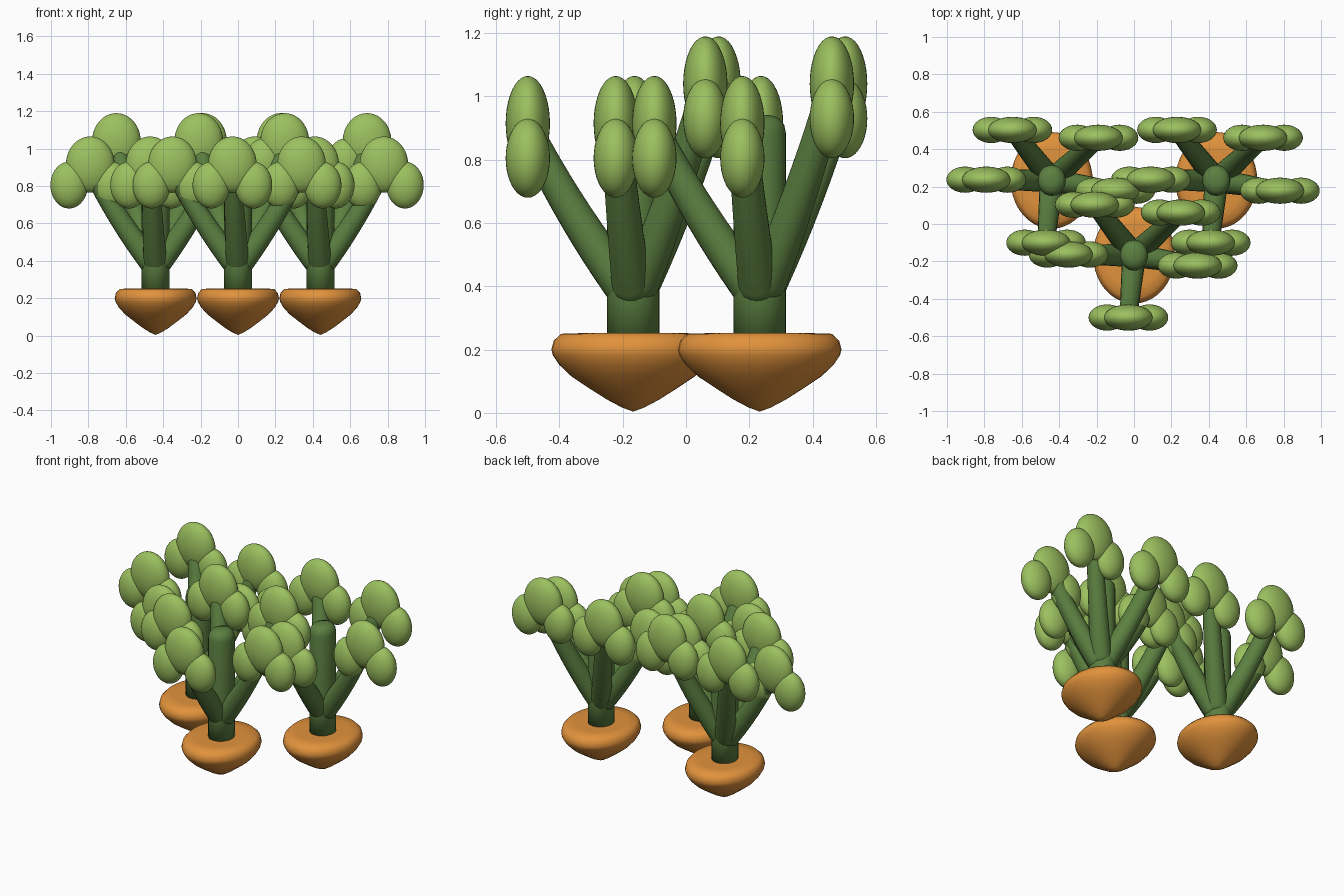
import bpy, bmesh, math
from mathutils import Vector, Matrix

cube = bpy.data.objects.get("Cube")
if cube:
    bpy.data.objects.remove(cube)


def material(name, rgb):
    m = bpy.data.materials.new(name)
    m.use_nodes = True
    m.diffuse_color = (*rgb, 1)
    m.node_tree.nodes["Principled BSDF"].inputs["Base Color"].default_value = (*rgb, 1)
    return m


ORANGE = material("orange root", (0.76, 0.29, 0.045))
STEM = material("dark green stem", (0.105, 0.215, 0.052))
LEAF = material("light green leaf", (0.33, 0.53, 0.115))


def finish(name, bm, mat, place):
    """Turn a bmesh into a smooth shaded object standing at place."""
    bmesh.ops.recalc_face_normals(bm, faces=bm.faces)
    for f in bm.faces:
        f.smooth = True
    mesh = bpy.data.meshes.new(name)
    bm.to_mesh(mesh)
    bm.free()
    mesh.materials.append(mat)
    ob = bpy.data.objects.new(name, mesh)
    ob.location = place
    bpy.context.collection.objects.link(ob)
    return ob


def lathe(name, profile, mat, place, stretch=1.0, sides=40):
    """Spin a (radius, height) profile about z, stretched along y."""
    bm = bmesh.new()
    verts = [bm.verts.new((r, 0, z)) for r, z in profile]
    edges = [bm.edges.new(pair) for pair in zip(verts, verts[1:])]
    bmesh.ops.spin(bm, geom=verts + edges, cent=(0, 0, 0), axis=(0, 0, 1),
                   angle=math.tau, steps=sides)
    bmesh.ops.remove_doubles(bm, verts=bm.verts, dist=0.0005)
    bmesh.ops.scale(bm, vec=(1, stretch, 1), verts=bm.verts)
    return finish(name, bm, mat, place)


def branch(name, end, place):
    """Tapered, slightly bowed tube from the stem to a leaf cluster."""
    start = Vector((0, 0, 0.36))
    end = Vector(end)
    bow = Vector((end.x * 0.58, end.y * 0.58, start.z + (end.z - start.z) * 0.47))
    bm = bmesh.new()
    rings = []
    steps, sides = 10, 20
    for i in range(steps + 1):
        t = i / steps
        p = start * (1 - t) ** 2 + bow * 2 * t * (1 - t) + end * t * t
        d = (bow - start) * (1 - t) + (end - bow) * t
        turn = d.to_track_quat('Z', 'Y')
        r = 0.064 - 0.018 * t
        rings.append([bm.verts.new(p + turn @ Vector((r * math.cos(a), r * math.sin(a), 0)))
                      for a in (math.tau * k / sides for k in range(sides))])
    for low, high in zip(rings, rings[1:]):
        for k in range(sides):
            n = (k + 1) % sides
            bm.faces.new((low[k], low[n], high[n], high[k]))
    bm.faces.new(rings[0])
    bm.faces.new(rings[-1])
    finish(name, bm, STEM, place)


def leaf(name, centre, radii, place):
    bm = bmesh.new()
    bmesh.ops.create_uvsphere(bm, u_segments=32, v_segments=20, radius=1,
                              matrix=Matrix.LocRotScale(Vector(centre), None, Vector(radii)))
    finish(name, bm, LEAF, place)


ROOT = [(0, 0.004), (0.03, 0.017), (0.07, 0.042), (0.114, 0.075), (0.165, 0.115),
        (0.198, 0.152), (0.215, 0.182), (0.219, 0.2), (0.213, 0.228), (0.193, 0.25),
        (0.14, 0.252), (0, 0.252)]
TRUNK = [(0, 0.22), (0.075, 0.22), (0.075, 0.4), (0.075, 0.885), (0.07, 0.912),
         (0.055, 0.932), (0.03, 0.941), (0, 0.943)]
# Middle of each leaf cluster, relative to its plant
CLUSTERS = {
    "front": (-0.03, -0.333, 0.915),
    "left": (0.34, -0.055, 0.915),
    "back_left": (0.25, 0.228, 1.04),
    "back_right": (-0.21, 0.27, 1.04),
    "right": (-0.35, 0.004, 0.915),
}
PLANTS = {"right_plant": (-0.44, 0.233, 0), "left_plant": (0.44, 0.233, 0),
          "front_plant": (0, -0.167, 0)}

for plant, place in PLANTS.items():
    lathe(plant + "_root", ROOT, ORANGE, place, 1.18)
    lathe(plant + "_stem", TRUNK, STEM, place, 1.1)
    for side, (x, y, z) in CLUSTERS.items():
        part = f"{plant}_{side}"
        branch(part + "_branch", (x, y, z - 0.02), place)
        # One large leaf with a smaller one low on either side
        leaf(part + "_large_leaf", (x, y, z), (0.13, 0.07, 0.15), place)
        for word, s in (("left", 1), ("right", -1)):
            leaf(f"{part}_small_{word}_leaf", (x + s * 0.113, y, z - 0.11),
                 (0.1, 0.07, 0.125), place)
